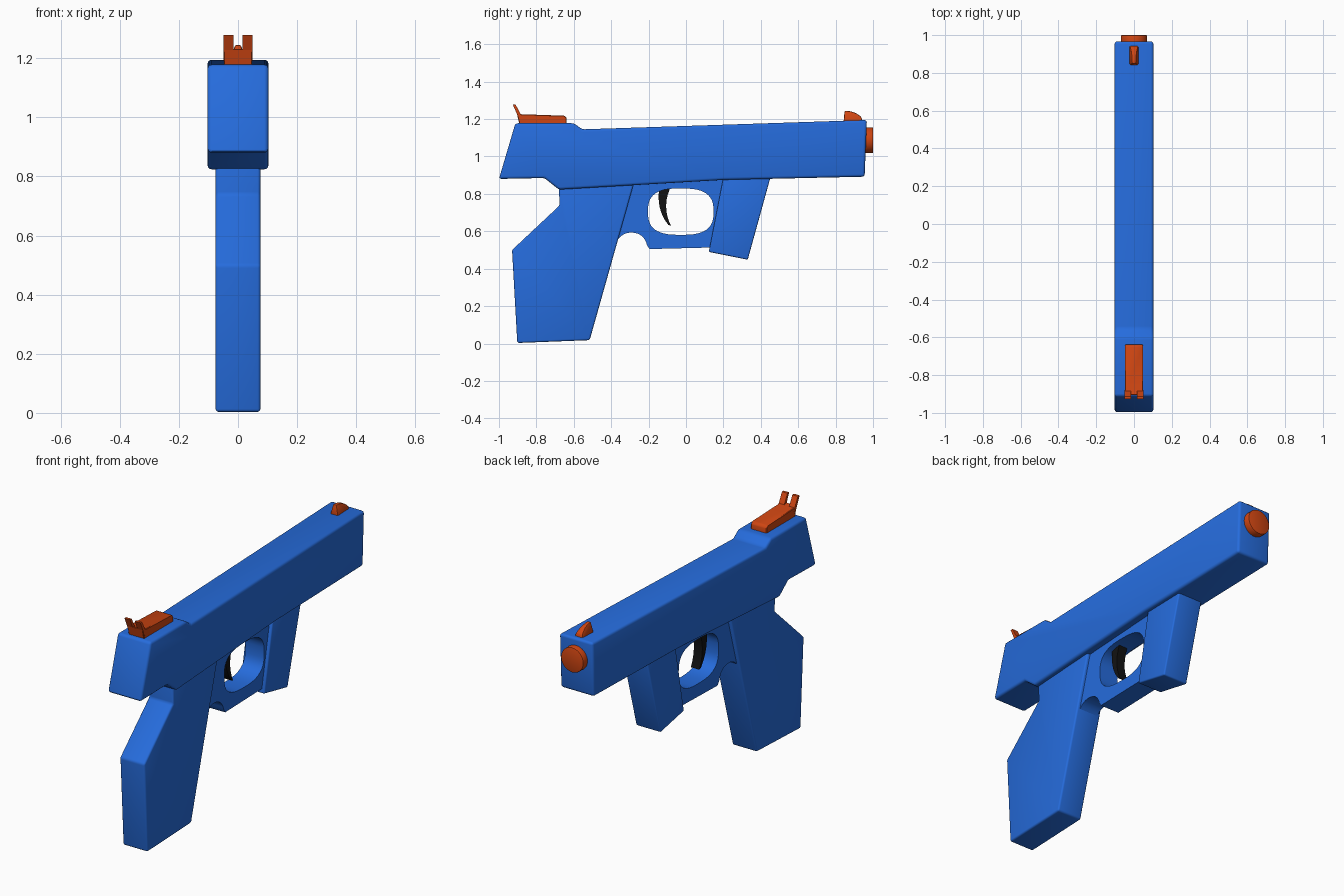
import bpy, bmesh, math
from mathutils import Vector

cube = bpy.data.objects.get("Cube")
if cube:
    bpy.data.objects.remove(cube)


def material(name, rgb):
    m = bpy.data.materials.new(name)
    m.use_nodes = True
    m.diffuse_color = (*rgb, 1)
    m.node_tree.nodes["Principled BSDF"].inputs["Base Color"].default_value = (*rgb, 1)
    return m


BLUE = material("blue", (0.019, 0.15, 0.72))
ORANGE = material("orange", (0.62, 0.06, 0.006))
BLACK = material("black", (0.006, 0.006, 0.006))


def activate(ob):
    bpy.ops.object.select_all(action='DESELECT')
    ob.select_set(True)
    bpy.context.view_layer.objects.active = ob


def finish(ob, bevel=0, segments=3):
    """Round the edges and smooth the shading."""
    activate(ob)
    if bevel:
        mod = ob.modifiers.new("Rounding", 'BEVEL')
        mod.width, mod.segments = bevel, segments
        mod.limit_method, mod.angle_limit = 'ANGLE', math.radians(28)
        bpy.ops.object.modifier_apply(modifier=mod.name)
    bpy.ops.object.shade_smooth_by_angle(angle=math.radians(35))
    return ob


def plate(name, profile, x0, x1, mat):
    """Extrude a side profile of (y, z) points from x0 to x1."""
    bm = bmesh.new()
    face = bm.faces.new([bm.verts.new((x0, y, z)) for y, z in profile])
    out = bmesh.ops.extrude_face_region(bm, geom=[face])
    for v in out["geom"]:
        if isinstance(v, bmesh.types.BMVert):
            v.co.x = x1
    bmesh.ops.recalc_face_normals(bm, faces=bm.faces)
    me = bpy.data.meshes.new(name)
    bm.to_mesh(me)
    bm.free()
    me.materials.append(mat)
    ob = bpy.data.objects.new(name, me)
    bpy.context.collection.objects.link(ob)
    return ob


def bezier(a, b, c, n=8):
    """Points of a quadratic curve, end points included."""
    a, b, c = Vector(a), Vector(b), Vector(c)
    return [tuple(a.lerp(b, i / n).lerp(b.lerp(c, i / n), i / n)) for i in range(n + 1)]


def oval(cy, cz, ry, rz, power, n=48):
    """Points of a squared-off oval."""
    pts = []
    for i in range(n):
        c, s = math.cos(math.tau * i / n), math.sin(math.tau * i / n)
        pts.append((cy + ry * math.copysign(abs(c) ** (2 / power), c),
                    cz + rz * math.copysign(abs(s) ** (2 / power), s)))
    return pts


# Slide
slide = [(-1, 0.88), (-0.912, 1.178), (-0.60, 1.178), (-0.555, 1.145), (0.967, 1.195),
         (0.955, 0.892), (0.2, 0.875), (-0.68, 0.823), (-0.757, 0.885)]
finish(plate("slide", slide, -0.103, 0.103, BLUE), 0.014)

# Handle
grip = [(-0.902, 0.003), (-0.515, 0.018), (-0.275, 0.87), (-0.68, 0.85),
        (-0.676, 0.738), (-0.93, 0.50)]
finish(plate("grip", grip, -0.076, 0.076, BLUE), 0.01)

# Block ahead of the trigger guard
foregrip = [(0.122, 0.49), (0.33, 0.448), (0.452, 0.89), (0.2, 0.89)]
finish(plate("foregrip", foregrip, -0.076, 0.076, BLUE), 0.008)

# Trigger guard with a finger opening
guard = [(-0.29, 0.86), (0.22, 0.885), (0.16, 0.514), (-0.195, 0.505)]
guard += bezier((-0.208, 0.525), (-0.225, 0.59), (-0.288, 0.593))
guard += bezier((-0.30, 0.593), (-0.34, 0.59), (-0.37, 0.55))
guard_ob = plate("trigger_guard", guard, -0.058, 0.058, BLUE)
cutter = plate("opening_cutter", oval(-0.028, 0.705, 0.175, 0.124, 2.8), -0.2, 0.2, BLUE)
cutter.hide_render = True
cut = guard_ob.modifiers.new("Opening", 'BOOLEAN')
cut.object, cut.operation, cut.solver = cutter, 'DIFFERENCE', 'EXACT'
activate(guard_ob)
bpy.ops.object.modifier_apply(modifier=cut.name)
bpy.data.objects.remove(cutter)
finish(guard_ob)

# Trigger
trigger = bezier((-0.075, 0.85), (-0.135, 0.74), (-0.08, 0.628))
trigger += bezier((-0.095, 0.635), (-0.165, 0.72), (-0.14, 0.85))
finish(plate("trigger", trigger, -0.026, 0.026, BLACK))

# Rear sight: base and two leaning prongs
base = [(-0.89, 1.17), (-0.905, 1.232), (-0.885, 1.226), (-0.65, 1.218), (-0.638, 1.205),
        (-0.638, 1.17)]
finish(plate("rear_sight_base", base, -0.048, 0.048, ORANGE), 0.003, 1)
prong = [(-0.887, 1.19), (-0.927, 1.279), (-0.912, 1.279), (-0.878, 1.215)]
for side, name in ((-1, "right"), (1, "left")):
    finish(plate("rear_sight_prong_" + name, prong, side * 0.015, side * 0.049, ORANGE))

# Front sight: rounded blade, narrowing upward and toward both ends
blade = [(0.842, 1.18), (0.848, 1.245)]
blade += bezier((0.87, 1.243), (0.91, 1.238), (0.938, 1.21), 5) + [(0.945, 1.18)]
sight = plate("front_sight", blade, -0.026, 0.026, ORANGE)
for v in sight.data.vertices:
    v.co.x *= 1 - 0.6 * max(0, (v.co.z - 1.195) / 0.05)
finish(sight, 0.006, 2)

# Muzzle plug
bpy.ops.mesh.primitive_cylinder_add(vertices=32, radius=0.069, depth=0.07,
                                    location=(0, 0.965, 1.087),
                                    rotation=(math.pi / 2, 0, 0))
muzzle = bpy.context.object
muzzle.name = "muzzle_plug"
muzzle.data.materials.append(ORANGE)
finish(muzzle, 0.004, 2)
